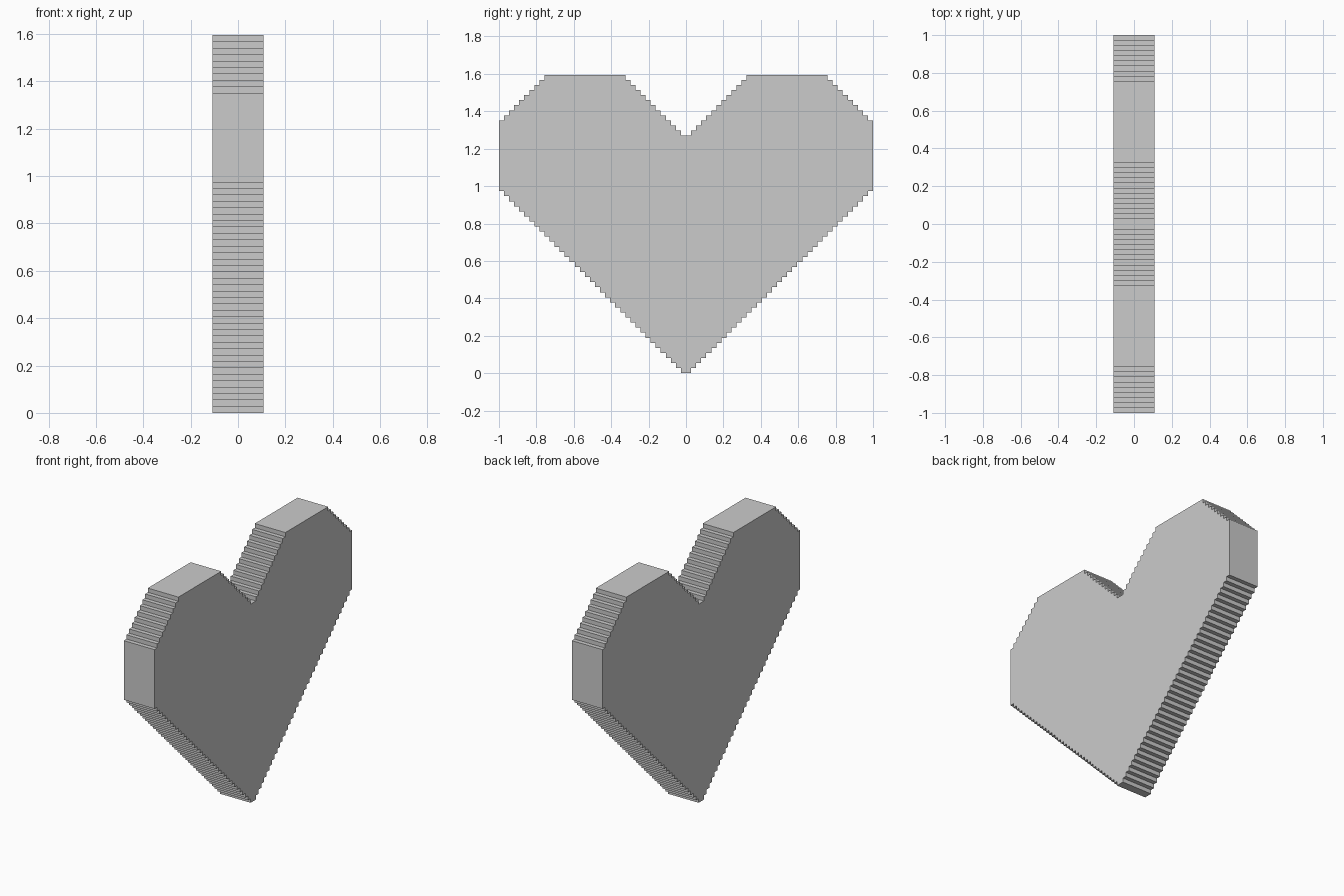
import bpy, bmesh

if "Cube" in bpy.data.objects:
    bpy.data.objects.remove(bpy.data.objects["Cube"])

P = 2 / 74          # size of one heart pixel
HALF_THICK = 4 * P  # heart is eight pixels thick

# Right half of the stepped outline, in pixels (y, z), from bottom tip to notch
half = [(1, 0)]
for i in range(1, 37):                 # lower diagonal
    half += [(i, i), (i + 1, i)]
half += [(37, 50)]                     # straight side
for i in range(36, 27, -1):            # outer shoulder
    half += [(i, 86 - i), (i, 87 - i)]
for i in range(12, 0, -1):             # slope into the notch
    half += [(i, 47 + i), (i, 46 + i)]

# Mirror to get the full outline
outline = half + [(-y, z) for y, z in reversed(half)]

# Heart plate: face extruded along x
bm = bmesh.new()
face = bm.faces.new([bm.verts.new((-HALF_THICK, y * P, z * P)) for y, z in outline])
ext = bmesh.ops.extrude_face_region(bm, geom=[face], use_keep_orig=True)
bmesh.ops.translate(bm, vec=(2 * HALF_THICK, 0, 0),
                    verts=[g for g in ext["geom"] if isinstance(g, bmesh.types.BMVert)])
bmesh.ops.recalc_face_normals(bm, faces=bm.faces)

mesh = bpy.data.meshes.new("pixel_heart")
bm.to_mesh(mesh)
bm.free()
bpy.context.collection.objects.link(bpy.data.objects.new("pixel_heart", mesh))
